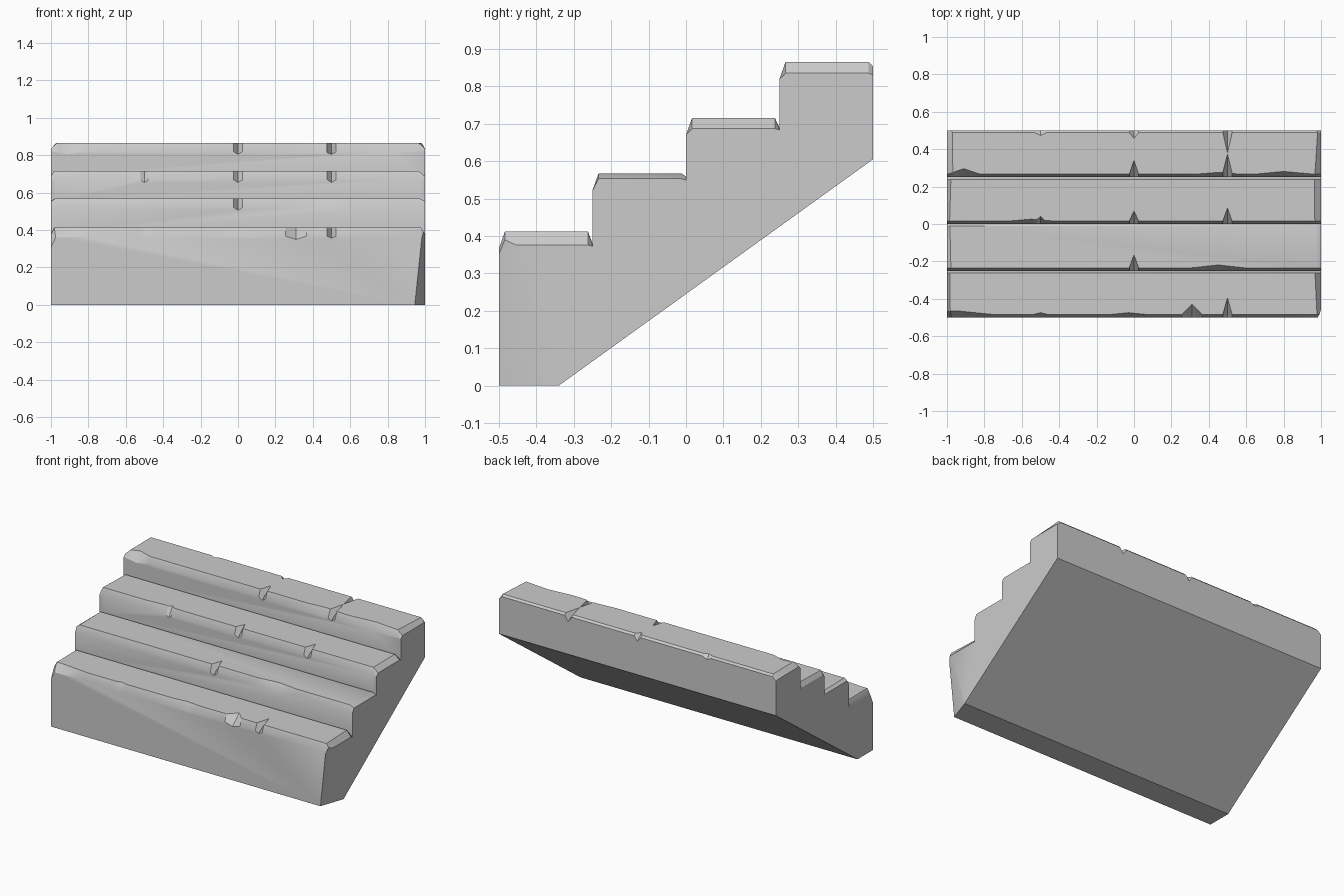
import bpy
import bmesh
import random
from mathutils import Vector

random.seed(4)
cube = bpy.data.objects.get("Cube")
if cube:
    bpy.data.objects.remove(cube, do_unlink=True)

# Weathered stone
stone = bpy.data.materials.new("light grey stone")
stone.use_nodes = True
GREY = (0.6, 0.6, 0.6, 1)
stone.diffuse_color = GREY
stone.node_tree.nodes["Principled BSDF"].inputs["Base Color"].default_value = GREY

# Steps: front y, back y, tread height, dip at the back, drop at the ends
STEPS = [(-0.5, -0.25, 0.412, 0.032, 0.036),
         (-0.25, 0.0, 0.567, 0.008, 0.014),
         (0.0, 0.25, 0.715, 0.026, 0.028),
         (0.25, 0.5, 0.865, 0.012, 0.03)]

# Chips on the nosings: step, x, half width, length back, depth
CHIPS = [(0, 0.5, 0.025, 0.09, 0.03), (0, 0.31, 0.055, 0.055, 0.05),
         (0, -0.03, 0.1, 0.01, 0.015), (0, -0.95, 0.2, 0.02, 0.02),
         (0, -0.5, 0.04, 0.01, 0.012),
         (1, 0, 0.025, 0.07, 0.048), (1, 0.45, 0.14, 0.015, 0.02),
         (2, 0, 0.025, 0.055, 0.045), (2, 0.5, 0.025, 0.07, 0.045),
         (2, -0.5, 0.02, 0.025, 0.045), (2, -0.55, 0.12, 0.01, 0.02),
         (3, 0, 0.025, 0.075, 0.045), (3, 0.5, 0.025, 0.11, 0.045),
         (3, 0.45, 0.13, 0.01, 0.02), (3, 0.8, 0.16, 0.015, 0.02),
         (3, -0.91, 0.09, 0.03, 0.04)]

# Chips on the rear top edge: x, half width, length, depth
REAR_CHIPS = [(0.5, 0.025, 0.11, 0.035), (0, 0.025, 0.03, 0.03),
              (-0.5, 0.03, 0.015, 0.015)]


def fade(x, centre, half):
    return max(0, 1 - abs(x - centre) / half)


def section(x):
    """Stepped outline at x, from the front foot to the rear foot."""
    end = abs(x) == 1
    points = [Vector((x, -0.5, 0))]
    for i, (front, back, top, dip, drop) in enumerate(STEPS):
        length, depth = 0.016, 0.045
        for step, cx, half, chip_length, chip_depth in CHIPS:
            if step == i:
                amount = fade(x, cx, half)
                length = max(length, 0.016 + amount * chip_length)
                depth = max(depth, 0.045 + amount * chip_depth * 0.35)
        rear_length, rear_dip = 0.012, dip
        if i == 3:
            for cx, half, chip_length, chip_depth in REAR_CHIPS:
                amount = fade(x, cx, half)
                rear_length += amount * chip_length
                rear_dip += amount * chip_depth
        low = top - depth
        height = top
        if end:
            height = top - drop
            rear_dip = max(dip, drop + 0.004)
            if i == 0:
                low -= 0.055
        points += [Vector((x, front, low)),
                   Vector((x, front + length, height)),
                   Vector((x, back - rear_length, height)),
                   Vector((x, back, top - rear_dip))]
        # Uneven bevels along both ends
        if abs(x) == 0.975:
            for p in points[-3:-1]:
                p.x += random.uniform(-0.012, 0.008)
    points += [Vector((x, 0.5, 0.605)), Vector((x, -0.34, 0))]
    return points


# Lengthwise stations where a chip starts, peaks and ends
stations = {-1, -0.975, 0.975, 1}
spans = [c[1:3] for c in CHIPS] + [c[:2] for c in REAR_CHIPS]
for centre, half in spans:
    for x in (centre - half, centre, centre + half):
        if abs(x) < 0.955:
            stations.add(round(x, 4))

# Staircase body: skin the outlines and close both ends
bm = bmesh.new()
rings = [[bm.verts.new(p) for p in section(x)] for x in sorted(stations)]
count = len(rings[0])
for a, b in zip(rings, rings[1:]):
    for j in range(count):
        k = (j + 1) % count
        bm.faces.new((a[j], b[j], b[k], a[k]))
bm.faces.new(rings[0])
bm.faces.new(reversed(rings[-1]))
bmesh.ops.recalc_face_normals(bm, faces=bm.faces[:])

# Slice off the broken lower front corner
foot = Vector((0.945, -0.5, 0))
upper = Vector((0.985, -0.5, 0.38))
side = Vector((1, -0.34, 0))
normal = (upper - foot).cross(side - foot).normalized()
if normal.x < 0:
    normal.negate()
cut = bmesh.ops.bisect_plane(bm, geom=bm.verts[:] + bm.edges[:] + bm.faces[:],
                             plane_co=foot, plane_no=normal, clear_outer=True)
edges = [g for g in cut["geom_cut"] if isinstance(g, bmesh.types.BMEdge)]
bmesh.ops.holes_fill(bm, edges=edges, sides=0)
bmesh.ops.dissolve_limit(bm, angle_limit=0.002, verts=bm.verts[:], edges=bm.edges[:])
bmesh.ops.recalc_face_normals(bm, faces=bm.faces[:])

mesh = bpy.data.meshes.new("stone_steps")
bm.to_mesh(mesh)
bm.free()
mesh.materials.append(stone)
steps = bpy.data.objects.new("stone_steps", mesh)
bpy.context.collection.objects.link(steps)
bpy.context.view_layer.objects.active = steps
steps.select_set(True)
bpy.ops.object.shade_smooth_by_angle(angle=0.5)
